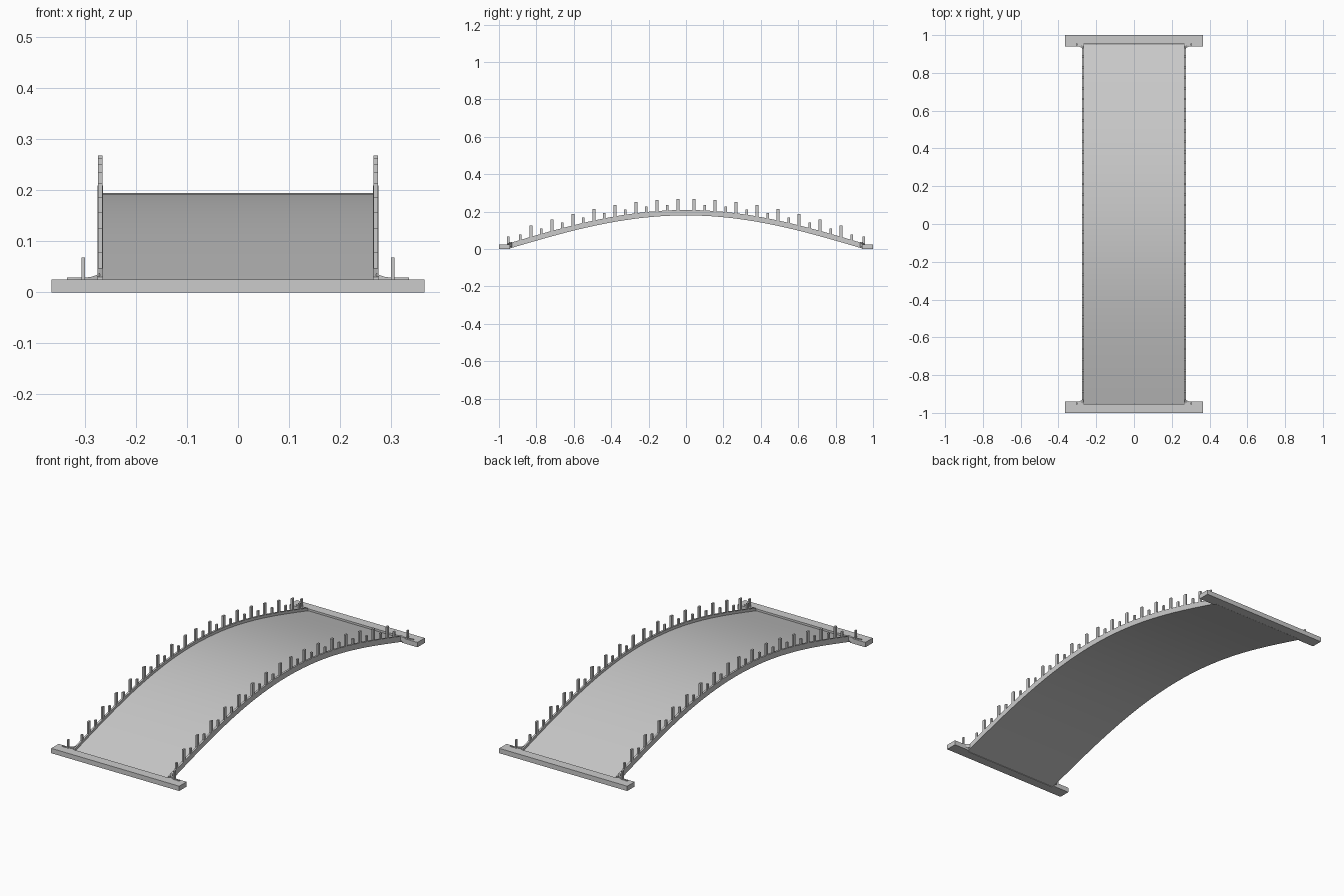
import bpy, bmesh, math

if "Cube" in bpy.data.objects:
    bpy.data.objects.remove(bpy.data.objects["Cube"])

HALF = 0.95      # half span of the arch


def arch(y):
    """Underside height of the arch at y."""
    return 0.001 + 0.179 * math.cos(math.pi / 2 * min(abs(y) / HALF, 1))


def make(name, bm, smooth=False):
    bmesh.ops.recalc_face_normals(bm, faces=bm.faces)
    me = bpy.data.meshes.new(name)
    bm.to_mesh(me)
    bm.free()
    ob = bpy.data.objects.new(name, me)
    bpy.context.collection.objects.link(ob)
    if smooth:
        bpy.ops.object.select_all(action='DESELECT')
        ob.select_set(True)
        bpy.context.view_layer.objects.active = ob
        bpy.ops.object.shade_smooth_by_angle(angle=math.radians(30))
    return ob


def box(bm, x0, x1, y0, y1, z0, z1):
    vs = bmesh.ops.create_cube(bm, size=1)['verts']
    for v in vs:
        v.co.x = x1 if v.co.x > 0 else x0
        v.co.y = y1 if v.co.y > 0 else y0
        v.co.z = z1 if v.co.z > 0 else z0


def sweep(bm, rings):
    """Skin a list of four-point rings and cap the ends."""
    loops = [[bm.verts.new(p) for p in r] for r in rings]
    for a, b in zip(loops, loops[1:]):
        for i in range(4):
            j = (i + 1) % 4
            bm.faces.new((a[i], a[j], b[j], b[i]))
    bm.faces.new(loops[0])
    bm.faces.new(loops[-1])


def arched_strip(name, x0, x1, thick, n=40):
    bm = bmesh.new()
    rings = []
    for k in range(n + 1):
        y = -HALF + 2 * HALF * k / n
        z = arch(y)
        rings.append([(x0, y, z), (x1, y, z), (x1, y, z + thick), (x0, y, z + thick)])
    sweep(bm, rings)
    return make(name, bm, True)


# deck and raised side kerbs
arched_strip("deck", -0.266, 0.266, 0.015)
for s, side in ((-1, "left"), (1, "right")):
    arched_strip(side + "_kerb", s * 0.265, s * 0.275, 0.029)

    # alternating tall and short railing posts
    bm = bmesh.new()
    tall = [0.043 + 0.1123 * i for i in range(8)]
    short = [0.1 + 0.1123 * i for i in range(8)]
    for ys, w, h in ((tall, 0.008, 0.060), (short, 0.006, 0.029)):
        for y in ys:
            for d in (-1, 1):
                c, top = d * y, arch(y) + 0.029 + h
                box(bm, s * 0.2655, s * 0.2745, c - w, c + w, arch(y) + 0.01, top)
    make(side + "_railing_posts", bm)

for d, end in ((-1, "front"), (1, "back")):
    # end slab with wings stepping inward beside the deck
    outline = [(-0.365, 1), (0.365, 1), (0.365, 0.94), (0.276, 0.94), (0.268, 0.952),
               (-0.268, 0.952), (-0.276, 0.94), (-0.365, 0.94)]
    bm = bmesh.new()
    f = bm.faces.new([bm.verts.new((x, d * y, 0)) for x, y in outline])
    up = bmesh.ops.extrude_face_region(bm, geom=[f])['geom']
    for v in up:
        if isinstance(v, bmesh.types.BMVert):
            v.co.z = 0.025
    make(end + "_end_slab", bm)

    for s, side in ((-1, "left"), (1, "right")):
        # low kerb flaring outward over the slab
        bm = bmesh.new()
        rings = []
        for k in range(9):
            t = k / 8
            x = s * (0.270 + 0.065 * t)
            y = d * (0.935 + 0.018 * math.sin(t * math.pi * 0.5))
            w = 0.006 * (1 - 0.7 * t)
            top = 0.029 + 0.010 * (1 - t) ** 6
            rings.append([(x, y - w, 0.012), (x, y + w, 0.012), (x, y + w, top), (x, y - w, top)])
        sweep(bm, rings)
        make(f"{end}_{side}_flared_kerb", bm, True)

        # end post standing on the flare
        bm = bmesh.new()
        box(bm, s * 0.2995, s * 0.3065, d * 0.95 - 0.006, d * 0.95 + 0.006, 0.02, 0.068)
        make(f"{end}_{side}_end_post", bm)
